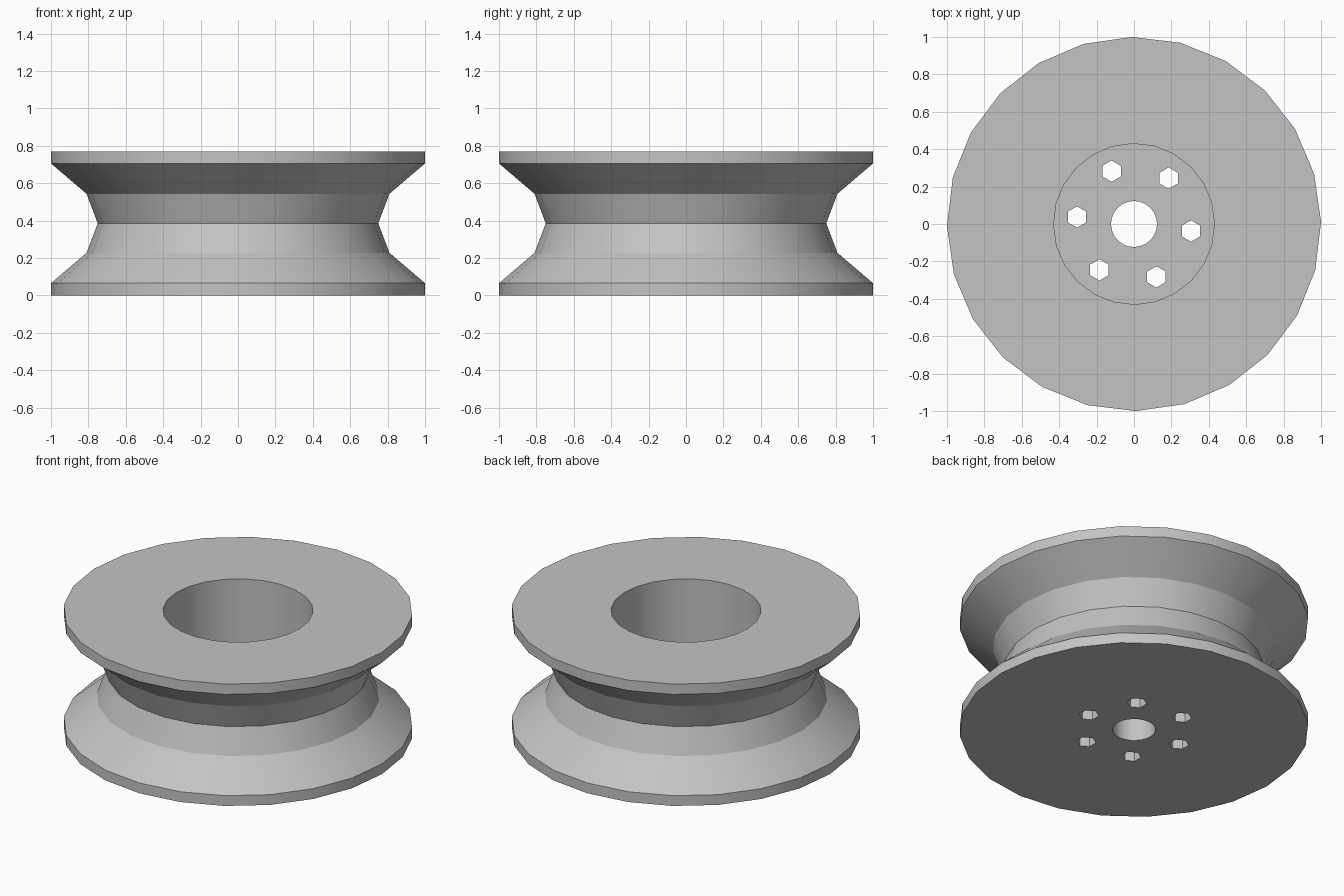
import bpy
import bmesh
import math
from mathutils import Matrix

SIDES = 24
HEIGHT = 0.77
FLOOR = 0.23

default = bpy.data.objects.get("Cube")
if default:
    bpy.data.objects.remove(default, do_unlink=True)

# Single flat grey
grey = bpy.data.materials.new("plain_grey")
grey.use_nodes = True
colour = (0.55, 0.55, 0.55, 1)
grey.diffuse_color = colour
grey.node_tree.nodes["Principled BSDF"].inputs["Base Color"].default_value = colour


def make_object(name, bm):
    mesh = bpy.data.meshes.new(name)
    bmesh.ops.recalc_face_normals(bm, faces=bm.faces)
    bm.to_mesh(mesh)
    bm.free()
    mesh.materials.append(grey)
    obj = bpy.data.objects.new(name, mesh)
    bpy.context.collection.objects.link(obj)
    return obj


def lathe(name, profile, start):
    """Revolve a closed (radius, height) profile about the z axis."""
    bm = bmesh.new()
    rings = []
    for i in range(SIDES):
        a = start + math.tau * i / SIDES
        rings.append([bm.verts.new((r * math.cos(a), r * math.sin(a), z))
                      for r, z in profile])
    n = len(profile)
    for i, ring in enumerate(rings):
        following = rings[(i + 1) % SIDES]
        for j in range(n):
            k = (j + 1) % n
            bm.faces.new((ring[j], following[j], following[k], ring[k]))
    return make_object(name, bm)


# Grooved wheel with a deep hub pocket and an axle bore
lower = [(1, 0), (1, 0.065), (0.81, 0.227)]
upper = [(r, HEIGHT - z) for r, z in reversed(lower)]
hub = [(0.43, HEIGHT), (0.43, FLOOR), (0.123, FLOOR), (0.123, 0)]
wheel = lathe("pulley_wheel", lower + [(0.75, HEIGHT / 2)] + upper + hub,
              math.radians(0.6))

bpy.context.view_layer.objects.active = wheel
wheel.select_set(True)
bpy.ops.object.shade_smooth_by_angle(angle=math.radians(27))

# Six hexagonal bolt holes through the hub floor
bm = bmesh.new()
for i in range(6):
    a = math.radians(-7 + 60 * i)
    place = Matrix.Translation((0.307 * math.cos(a), 0.307 * math.sin(a), FLOOR / 2))
    bmesh.ops.create_cone(bm, cap_ends=True, segments=6, radius1=0.057,
                          radius2=0.057, depth=FLOOR + 0.2, matrix=place)
cutter = make_object("bolt_hole_cutter", bm)
cutter.hide_render = True

holes = wheel.modifiers.new("bolt_holes", "BOOLEAN")
holes.operation = "DIFFERENCE"
holes.solver = "EXACT"
holes.object = cutter
bpy.ops.object.modifier_apply(modifier=holes.name)
bpy.data.objects.remove(cutter, do_unlink=True)
